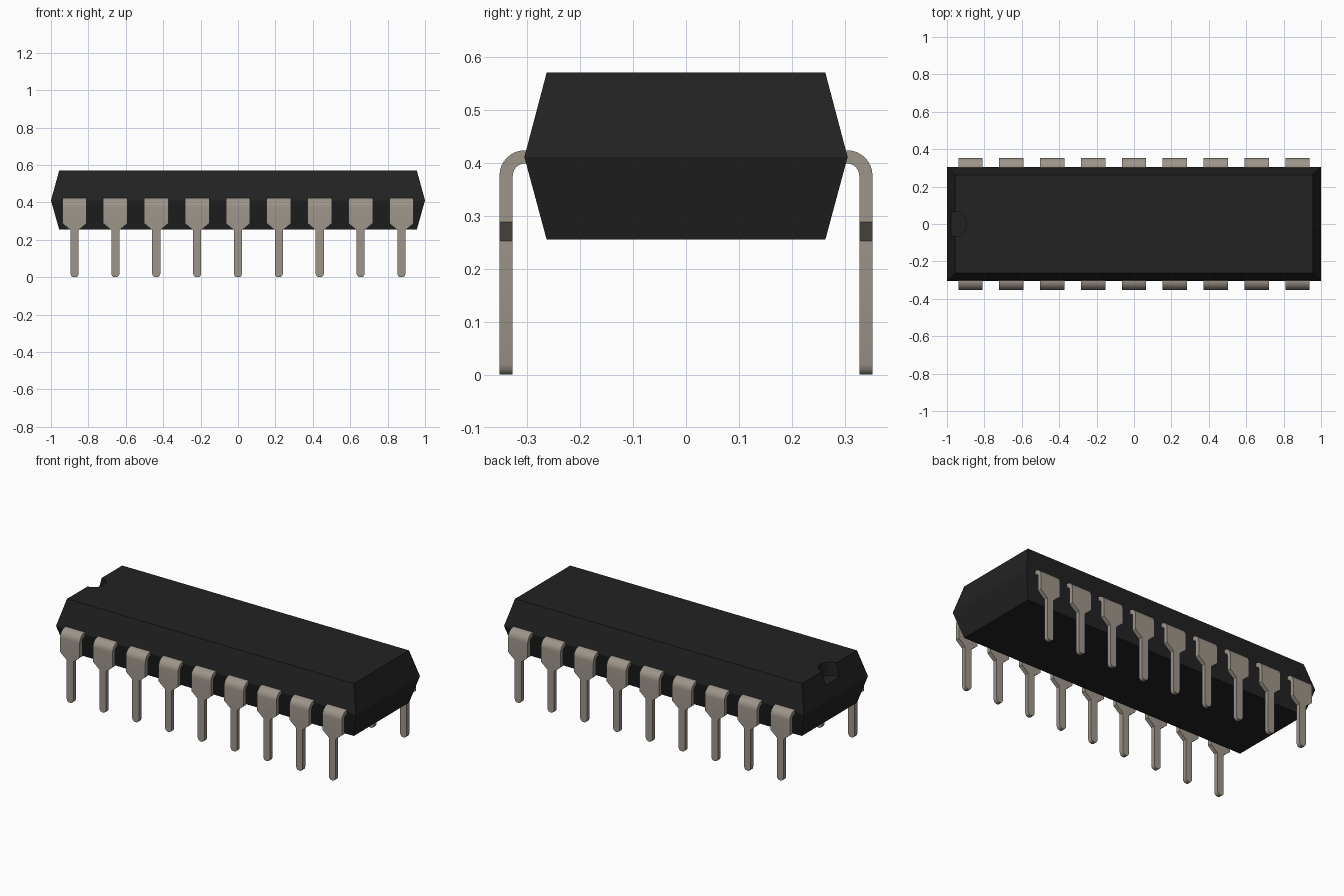
import bpy, bmesh, math

cube = bpy.data.objects.get("Cube")
if cube:
    bpy.data.objects.remove(cube, do_unlink=True)


def material(name, color):
    m = bpy.data.materials.new(name)
    m.use_nodes = True
    m.diffuse_color = (*color, 1)
    m.node_tree.nodes["Principled BSDF"].inputs["Base Color"].default_value = (*color, 1)
    return m


def loft(name, rings, mat):
    """Skin a stack of four-cornered rings and cap both ends."""
    bm = bmesh.new()
    loops = [[bm.verts.new(p) for p in ring] for ring in rings]
    for a, b in zip(loops, loops[1:]):
        for i in range(4):
            j = (i + 1) % 4
            bm.faces.new((a[i], a[j], b[j], b[i]))
    bm.faces.new(loops[0])
    bm.faces.new(loops[-1])
    bmesh.ops.recalc_face_normals(bm, faces=bm.faces)
    mesh = bpy.data.meshes.new(name)
    bm.to_mesh(mesh)
    bm.free()
    mesh.materials.append(mat)
    obj = bpy.data.objects.new(name, mesh)
    bpy.context.collection.objects.link(obj)
    return obj


def activate(obj):
    bpy.ops.object.select_all(action='DESELECT')
    obj.select_set(True)
    bpy.context.view_layer.objects.active = obj


black = material("black plastic", (0.016, 0.016, 0.016))
metal = material("tinned metal", (0.34, 0.30, 0.255))

# Package body: widest at the middle seam
TOP, SEAM, BOTTOM = 0.57, 0.411, 0.255


def rectangle(hx, hy, z):
    return [(-hx, -hy, z), (hx, -hy, z), (hx, hy, z), (-hx, hy, z)]


body = loft("package_body", [rectangle(0.956, 0.263, BOTTOM),
                             rectangle(1.0, 0.305, SEAM),
                             rectangle(0.956, 0.263, TOP)], black)

# Half-round orientation notch in the top of the left-hand end
bpy.ops.mesh.primitive_cylinder_add(vertices=32, radius=0.068, depth=0.16,
                                    location=(-0.963, 0, TOP))
cutter = bpy.context.object
cutter.name = "notch_cutter"
cutter.hide_render = True
cutter.data.materials.append(black)
activate(body)
cut = body.modifiers.new("notch", 'BOOLEAN')
cut.operation = 'DIFFERENCE'
cut.solver = 'EXACT'
cut.object = cutter
bpy.ops.object.modifier_apply(modifier="notch")
bpy.data.objects.remove(cutter, do_unlink=True)

# One pin: a flat strip swept out of the seam, bent down, then narrowed
HALF = 0.0125            # half thickness
WIDE, NARROW = 0.065, 0.022
BEND = 0.035             # bend radius of the centre line
COUNT, PITCH = 9, 0.2185
FACE = 0.3395            # centre line of the vertical leg
sections = [(0.28, SEAM, 0, WIDE)]
for i in range(9):
    a = math.radians(90 * i / 8)
    sections.append((FACE - BEND + BEND * math.sin(a),
                     SEAM - BEND + BEND * math.cos(a), a, WIDE))
down = math.pi / 2
for z, w in ((0.288, WIDE), (0.252, NARROW), (0.02, NARROW),
             (0.009, NARROW * 0.85), (0.003, NARROW * 0.6), (0, NARROW * 0.3)):
    sections.append((FACE, z, down, w))

first = -PITCH * (COUNT - 1) / 2
rings = []
for y, z, a, w in sections:
    dy, dz = HALF * math.sin(a), HALF * math.cos(a)
    rings.append([(first - w, -y - dy, z + dz), (first + w, -y - dy, z + dz),
                  (first + w, -y + dy, z - dz), (first - w, -y + dy, z - dz)])
pins = loft("pins", rings, metal)
activate(pins)
bpy.ops.object.shade_smooth_by_angle(angle=math.radians(30))

# Repeat along the body and mirror to the other side
row = pins.modifiers.new("row", 'ARRAY')
row.count = COUNT
row.use_relative_offset = False
row.use_constant_offset = True
row.constant_offset_displace = (PITCH, 0, 0)
mirror = pins.modifiers.new("both_sides", 'MIRROR')
mirror.use_axis = (False, True, False)
mirror.use_mirror_merge = False
